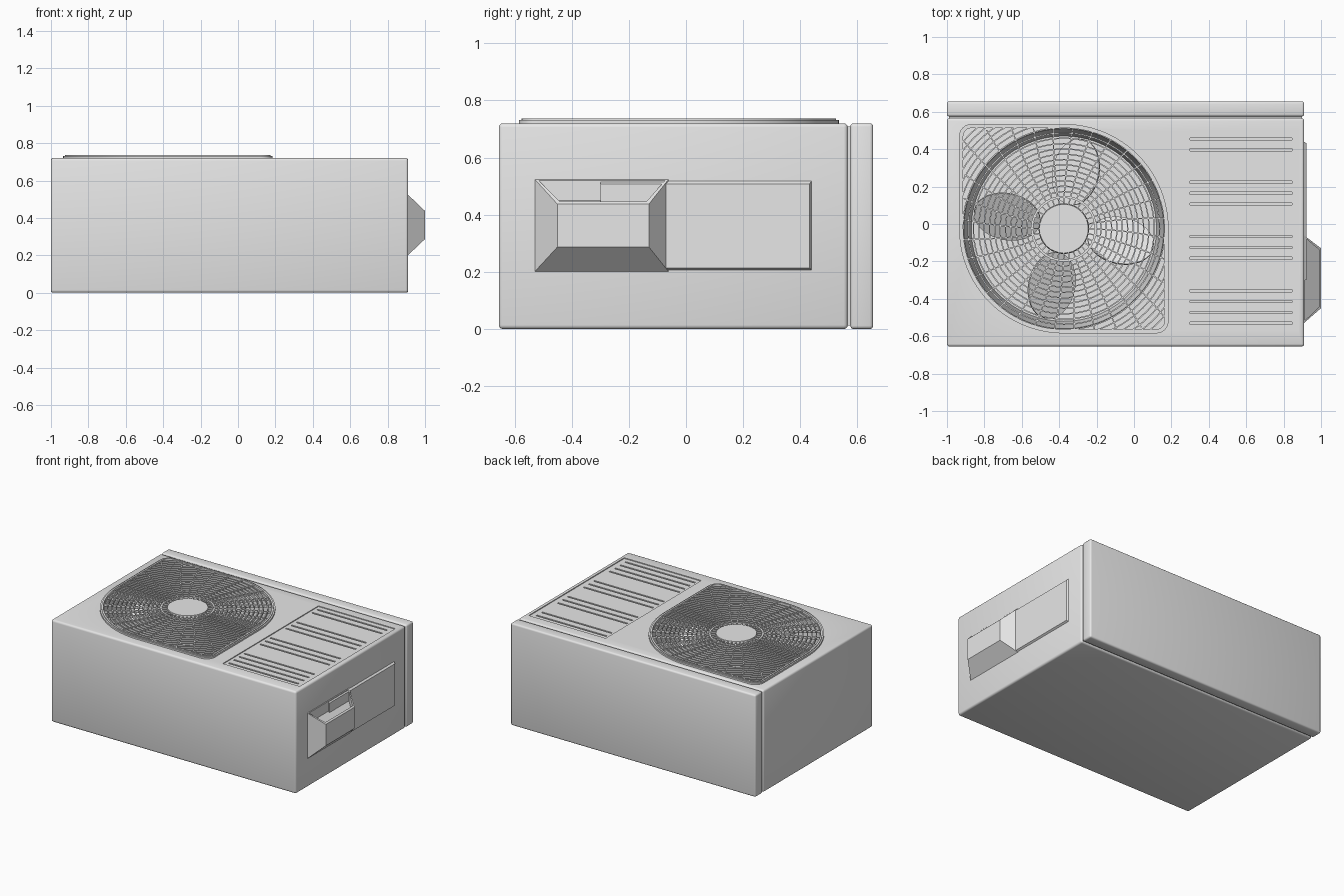
import bpy, bmesh, math
from mathutils import Vector, Matrix

cube = bpy.data.objects.get("Cube")
if cube:
    bpy.data.objects.remove(cube, do_unlink=True)

grey = bpy.data.materials.new("light_grey")
grey.use_nodes = True
grey.diffuse_color = (0.8, 0.8, 0.8, 1)
grey.node_tree.nodes["Principled BSDF"].inputs["Base Color"].default_value = (0.8, 0.8, 0.8, 1)

TOP = 0.72
CX, CY = -0.375, -0.025      # fan centre
HALF = 0.56                  # half width of the guard


def finish(name, bm, smooth=True):
    bmesh.ops.recalc_face_normals(bm, faces=bm.faces)
    mesh = bpy.data.meshes.new(name)
    bm.to_mesh(mesh)
    bm.free()
    mesh.materials.append(grey)
    obj = bpy.data.objects.new(name, mesh)
    bpy.context.collection.objects.link(obj)
    bpy.ops.object.select_all(action="DESELECT")
    obj.select_set(True)
    bpy.context.view_layer.objects.active = obj
    if smooth:
        bpy.ops.object.shade_smooth_by_angle(angle=math.radians(35))
    return obj


def add_box(bm, lo, hi):
    lo, hi = Vector(lo), Vector(hi)
    m = Matrix.Translation((lo + hi) / 2) @ Matrix.Diagonal((*(hi - lo), 1))
    return bmesh.ops.create_cube(bm, size=1, matrix=m)["verts"]


def box(name, lo, hi, bevel=0.0):
    bm = bmesh.new()
    add_box(bm, lo, hi)
    if bevel:
        bmesh.ops.bevel(bm, geom=bm.edges[:], offset=bevel, segments=3,
                        profile=0.5, affect="EDGES")
    return finish(name, bm)


def add_cone(bm, r_low, r_high, z0, z1, sides=96):
    bmesh.ops.create_cone(bm, cap_ends=True, segments=sides, radius1=r_low, radius2=r_high,
                          depth=z1 - z0, matrix=Matrix.Translation((CX, CY, (z0 + z1) / 2)))


def cut(obj, cutter):
    mod = obj.modifiers.new("cut", "BOOLEAN")
    mod.operation, mod.solver, mod.object = "DIFFERENCE", "EXACT", cutter
    bpy.context.view_layer.objects.active = obj
    bpy.ops.object.modifier_apply(modifier=mod.name)
    bpy.data.objects.remove(cutter, do_unlink=True)


def strip(bm, pts, width, z0, z1, closed=False):
    """Rectangular bar swept along a flat path around the fan centre."""
    n, rows = len(pts), []
    for i, p in enumerate(pts):
        a = pts[(i - 1) % n] if closed or i else p
        b = pts[(i + 1) % n] if closed or i < n - 1 else p
        t = (b - a).normalized()
        side = Vector((-t.y, t.x)) * width / 2
        rows.append([bm.verts.new((CX + q.x, CY + q.y, z))
                     for q, z in ((p + side, z0), (p - side, z0), (p - side, z1), (p + side, z1))])
    for i in range(n if closed else n - 1):
        r, s = rows[i], rows[(i + 1) % n]
        for k in range(4):
            bm.faces.new((r[k], r[(k + 1) % 4], s[(k + 1) % 4], s[k]))
    if not closed:
        bm.faces.new(rows[0])
        bm.faces.new(rows[-1])


def polar(r, a):
    return Vector((r * math.cos(a), r * math.sin(a)))


def arc(r, a0, a1, n, centre=(0, 0)):
    return [Vector(centre) + polar(r, a0 + (a1 - a0) * i / n) for i in range(n + 1)]


def outline(half, corner):
    """Round on two opposite corners, nearly square on the other two."""
    c, q = half - corner, math.pi / 2
    return (arc(half, 0, q, 24) + arc(corner, q, 2 * q, 6, (-c, c))
            + arc(half, 2 * q, 3 * q, 24) + arc(corner, 3 * q, 4 * q, 6, (c, -c)))


# Casing: front shell, thin joint and back cover
shell = box("casing", (-1, -0.655, 0), (0.91, 0.566, TOP), 0.014)
box("casing_joint", (-0.988, 0.54, 0.012), (0.898, 0.6, TOP - 0.012))
box("back_cover", (-1, 0.575, 0), (0.91, 0.655, TOP), 0.012)

# Fan well
bm = bmesh.new()
add_cone(bm, 0.495, 0.535, 0.42, TOP + 0.001)
cut(shell, finish("well_cutter", bm))

# Shallow side panel with slots cut in uneven groups
cut(shell, box("panel_cutter", (0.28, -0.57, TOP - 0.006), (0.88, 0.495, TOP + 0.1)))
bm = bmesh.new()
step = 0.058
for i in range(18):
    if i not in (2, 3, 7, 8, 12, 13):
        y = 0.455 - i * step
        add_box(bm, (0.3, y - 0.006, TOP - 0.03), (0.845, y + 0.006, TOP + 0.1))
cut(shell, finish("slot_cutter", bm))
bpy.context.view_layer.objects.active = shell
shell.select_set(True)
bpy.ops.object.shade_smooth_by_angle(angle=math.radians(35))

# Guard rim
bm = bmesh.new()
strip(bm, outline(HALF - 0.006, 0.06), 0.012, TOP - 0.01, TOP + 0.011, True)
strip(bm, outline(HALF - 0.016, 0.05), 0.012, TOP - 0.01, TOP + 0.016, True)
finish("guard_rim", bm)

# Guard rings, continued as arcs into the two square corners
bm = bmesh.new()
z0, z1 = TOP - 0.004, TOP + 0.012
inner = HALF - 0.02
for i in range(20):
    r = 0.17 + i * 0.0285
    if r < inner:
        pts = [polar(r, k * math.tau / 96) for k in range(96)]
        strip(bm, pts, 0.012 if i == 0 else 0.007, z0, z1, True)
    elif r < 0.73:
        a = math.acos(inner / r)
        for start in (math.pi / 2, 1.5 * math.pi):
            strip(bm, arc(r, start + a, start + math.pi / 2 - a, 16), 0.007, z0, z1)
finish("guard_rings", bm)

# Guard spokes, slightly swept
bm = bmesh.new()
count = 32
for i in range(count):
    a, pts = i * math.tau / count, []
    for k in range(29):
        r = 0.12 + k * 0.022
        p = polar(r, a - 0.22 * (r - 0.12))
        square = p.x * p.y < 0
        limit = max(abs(p.x), abs(p.y)) if square else r
        if limit > inner or r > 0.73:
            break
        pts.append(p)
    strip(bm, pts, 0.007, z0 - 0.003, z1 - 0.002)
finish("guard_spokes", bm)

# Guard centre disc
bm = bmesh.new()
add_cone(bm, 0.135, 0.13, TOP - 0.01, TOP + 0.014, 48)
finish("guard_centre", bm)

# Fan hub and four pitched blades
bm = bmesh.new()
add_cone(bm, 0.13, 0.12, 0.42, 0.66, 48)
finish("fan_hub", bm)
bm = bmesh.new()
for i in range(4):
    turn = math.radians(-12 + 90 * i)
    place = (Matrix.Translation((CX, CY, 0.58)) @ Matrix.Rotation(turn, 4, "Z")
             @ Matrix.Translation((0.31, 0, 0)) @ Matrix.Rotation(math.radians(-28), 4, "X")
             @ Matrix.Diagonal((0.18, 0.14, 0.012, 1)))
    bmesh.ops.create_cone(bm, cap_ends=True, segments=32, radius1=1, radius2=1,
                          depth=1, matrix=place)
finish("fan_blades", bm)


# Side cover: low raised plate and a tapered handle with a pocket on top
def frustum(name, x0, x1, y, z, y_out, z_out, pocket=False):
    bm = bmesh.new()
    verts = add_box(bm, (x0, y[0], z[0]), (x1, y[1], z[1]))
    ym, zm = sum(y) / 2, sum(z) / 2
    for v in verts:
        if v.co.x > (x0 + x1) / 2:
            v.co.y = y_out[v.co.y > ym]
            v.co.z = z_out[v.co.z > zm]
    if pocket:
        bm.normal_update()
        top = max(bm.faces, key=lambda f: f.normal.z)
        bmesh.ops.inset_individual(bm, faces=[top], thickness=0.016)
        wall = bmesh.ops.extrude_discrete_faces(bm, faces=[top])["faces"][0]
        bmesh.ops.translate(bm, verts=wall.verts, vec=(0, 0, -0.07))
    return finish(name, bm, False)


frustum("side_plate", 0.9, 0.922, (-0.3, 0.445), (0.2, 0.525), (-0.3, 0.432), (0.214, 0.508))
frustum("handle", 0.908, 1.0, (-0.53, -0.06), (0.2, 0.525), (-0.45, -0.13), (0.287, 0.437), True)
